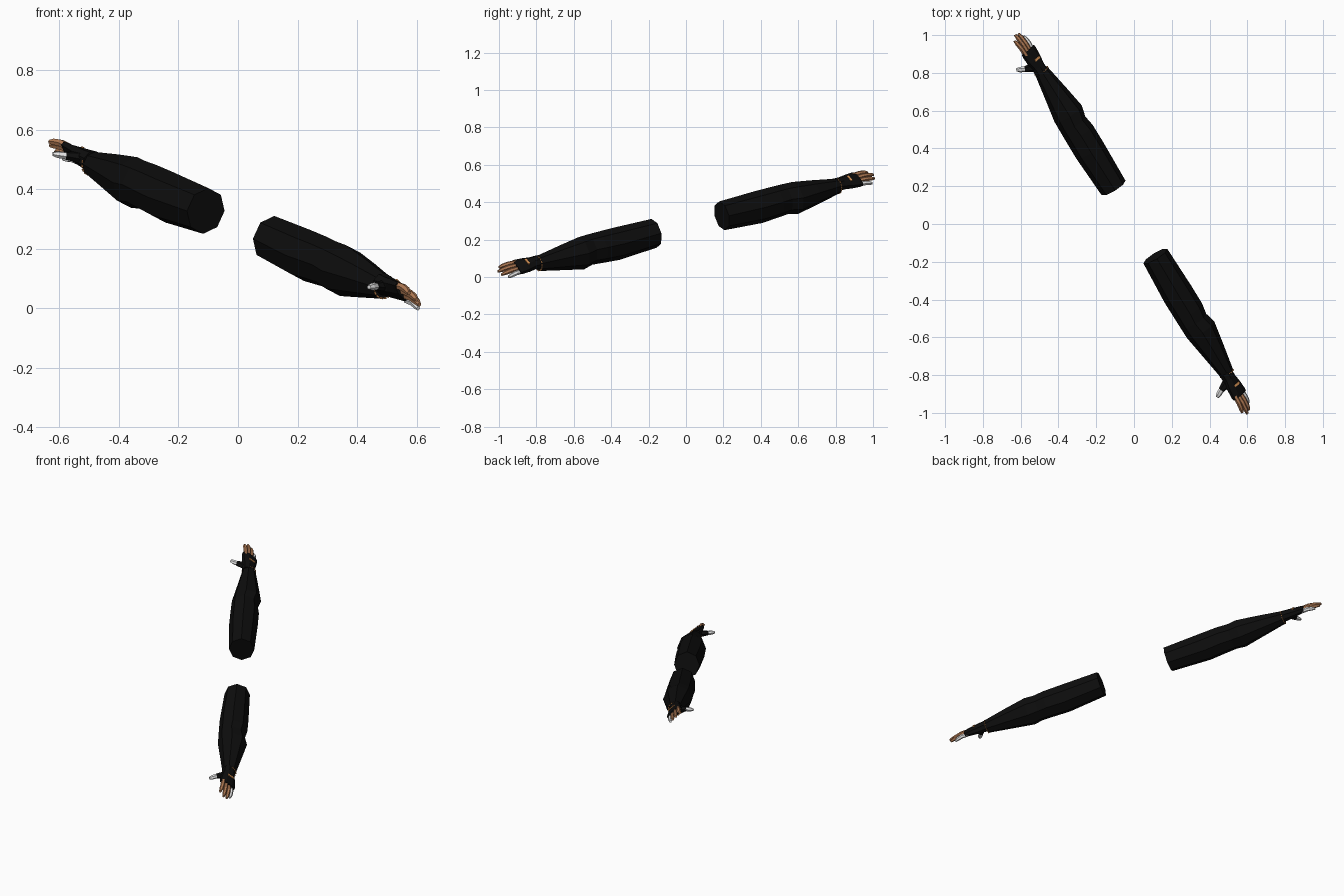
import bpy, bmesh
from math import sin, cos, pi, radians
from mathutils import Vector, Matrix

cube = bpy.data.objects.get("Cube")
if cube:
    bpy.data.objects.remove(cube)


def material(name, rgb):
    m = bpy.data.materials.new(name)
    m.use_nodes = True
    m.diffuse_color = (*rgb, 1)
    m.node_tree.nodes["Principled BSDF"].inputs["Base Color"].default_value = (*rgb, 1)
    return m


BLACK = material("black cloth", (0.004, 0.004, 0.004))
SKIN = material("tan skin", (0.45, 0.2, 0.09))
WHITE = material("white finger", (0.78, 0.78, 0.78))
ORANGE = material("orange trim", (0.75, 0.32, 0.1))

# Arm frame: along the arm, towards the thumb side, upwards
ALONG = Vector((0.51, -0.832, -0.215)).normalized()
SIDE = Vector((-0.853, -0.523, 0)).normalized()
UP = SIDE.cross(ALONG)
if UP.z < 0:
    UP = -UP
ORIGIN = Vector((-0.003, 0.006, 0.285))
X, Y, Z = Vector((1, 0, 0)), Vector((0, 1, 0)), Vector((0, 0, 1))

# The hand is rolled about the arm, thumb side raised
ROLL = radians(40)
ACROSS = Vector((0, cos(ROLL), sin(ROLL)))
BACK = Vector((0, -sin(ROLL), cos(ROLL)))


def place(bm, name, mat, s):
    """Move local geometry to the arm on side s and link it."""
    for v in bm.verts:
        p = v.co
        v.co = ORIGIN + ALONG * (s * (p.x + 0.007)) + SIDE * p.y + UP * p.z
    bmesh.ops.recalc_face_normals(bm, faces=bm.faces)
    me = bpy.data.meshes.new(name)
    bm.to_mesh(me)
    bm.free()
    me.materials.append(mat)
    bpy.context.collection.objects.link(bpy.data.objects.new(name, me))


def loft(name, mat, s, rings, u, v, sides=8, turn=0.0):
    """Skin of rings given as (centre, radius along u, radius along v)."""
    bm = bmesh.new()
    loops = []
    for c, ru, rv in rings:
        angles = [2 * pi * i / sides + turn for i in range(sides)]
        loops.append([bm.verts.new(c + u * (ru * cos(t)) + v * (rv * sin(t))) for t in angles])
    for a, b in zip(loops, loops[1:]):
        for i in range(sides):
            j = (i + 1) % sides
            bm.faces.new((a[i], a[j], b[j], b[i]))
    bm.faces.new(loops[0])
    bm.faces.new(loops[-1])
    place(bm, name, mat, s)


def plates(name, mat, s, frames):
    """Thin boxes given as (centre, three half-extent vectors)."""
    bm = bmesh.new()
    for c, a, b, d in frames:
        m = Matrix((a * 2, b * 2, d * 2)).transposed().to_4x4()
        m.translation = c
        bmesh.ops.create_cube(bm, size=1, matrix=m)
    place(bm, name, mat, s)


# Sleeve stations: distance, rear, thumb side, bottom, top
SLEEVE = [
    (0.21, -0.081, 0.067, -0.083, 0.074),
    (0.45, -0.087, 0.080, -0.097, 0.079),
    (0.56, -0.087, 0.079, -0.090, 0.079),
    (0.62, -0.077, 0.078, -0.086, 0.078),
    (0.68, -0.092, 0.077, -0.098, 0.077),
    (0.80, -0.072, 0.058, -0.076, 0.060),
    (0.955, -0.044, 0.034, -0.047, 0.035),
]

# Fingers: name, offset across the hand, end distance, drop, material
FINGERS = [
    ("index_finger", 0.036, 1.175, 0.000, SKIN),
    ("middle_finger", 0.012, 1.198, 0.001, SKIN),
    ("ring_finger", -0.012, 1.190, 0.004, SKIN),
    ("little_finger", -0.035, 1.160, 0.009, WHITE),
]


def hand_point(a, across, back):
    return X * a + ACROSS * across + BACK * back


def build_arm(label, s):
    # Sleeve from shoulder to wrist
    rings = [(Vector((a, (h0 + h1) / 2, (q0 + q1) / 2)), (h1 - h0) / 2, (q1 - q0) / 2)
             for a, h0, h1, q0, q1 in SLEEVE]
    loft(label + "_sleeve", BLACK, s, rings, Y, Z)

    # Glove over wrist and palm
    palm = [(0.945, 0.036, 0.034), (0.985, 0.036, 0.030), (1.03, 0.045, 0.025),
            (1.075, 0.050, 0.020), (1.092, 0.049, 0.016)]
    loft(label + "_glove", BLACK, s,
         [(hand_point(a, 0, 0.003), w / cos(pi / 8), t / cos(pi / 8)) for a, w, t in palm],
         ACROSS, BACK, 8, pi / 8)

    # Bent fingers, tapering to the tips
    for name, off, end, drop, mat in FINGERS:
        length = end - 1.075
        path = [(0, 0.0125, 0, 0.92), (0.45, 0.0125, 0.001, 1), (0.8, 0.0115, -0.005, 1.06),
                (1, 0.007, -0.011, 1.08)]
        loft(label + "_" + name, mat, s,
             [(hand_point(1.075 + length * t, off * fan, 0.006 + b - drop), r, r * 1.05)
              for t, r, b, fan in path], ACROSS, BACK, 6, pi / 6)

    # Thumb: gloved base and white tip
    root, joint, tip = (Vector(p) for p in
                        ((0.995, 0.015, 0.006), (1.013, 0.066, 0.009), (1.034, 0.105, 0.010)))
    side = (tip - root).cross(Z).normalized()
    loft(label + "_thumb_base", BLACK, s,
         [(root, 0.028, 0.020), (joint, 0.016, 0.014)], side, Z, 6)
    loft(label + "_thumb_tip", WHITE, s,
         [(joint, 0.015, 0.013), (joint.lerp(tip, 0.6), 0.015, 0.012), (tip, 0.008, 0.007)],
         side, Z, 6)

    # Dashed trim around the cuff
    dashes = []
    count = 16
    for i in range(count):
        t = 2 * pi * (i + 0.5) / count
        normal = Vector((0, cos(t), sin(t)))
        tangent = Vector((0, -sin(t), cos(t)))
        centre = Vector((0.955, -0.005, -0.006)) + normal * 0.0395
        dashes.append((centre, X * 0.002, tangent * 0.005, normal * 0.0025))
    plates(label + "_cuff_stitches", ORANGE, s, dashes)

    # Small bar on the back of the glove
    plates(label + "_glove_bar", ORANGE, s,
           [(hand_point(1.028, -0.002, 0.029), X * 0.006, ACROSS * 0.021, BACK * 0.003)])


build_arm("left_arm", 1)
build_arm("right_arm", -1)
